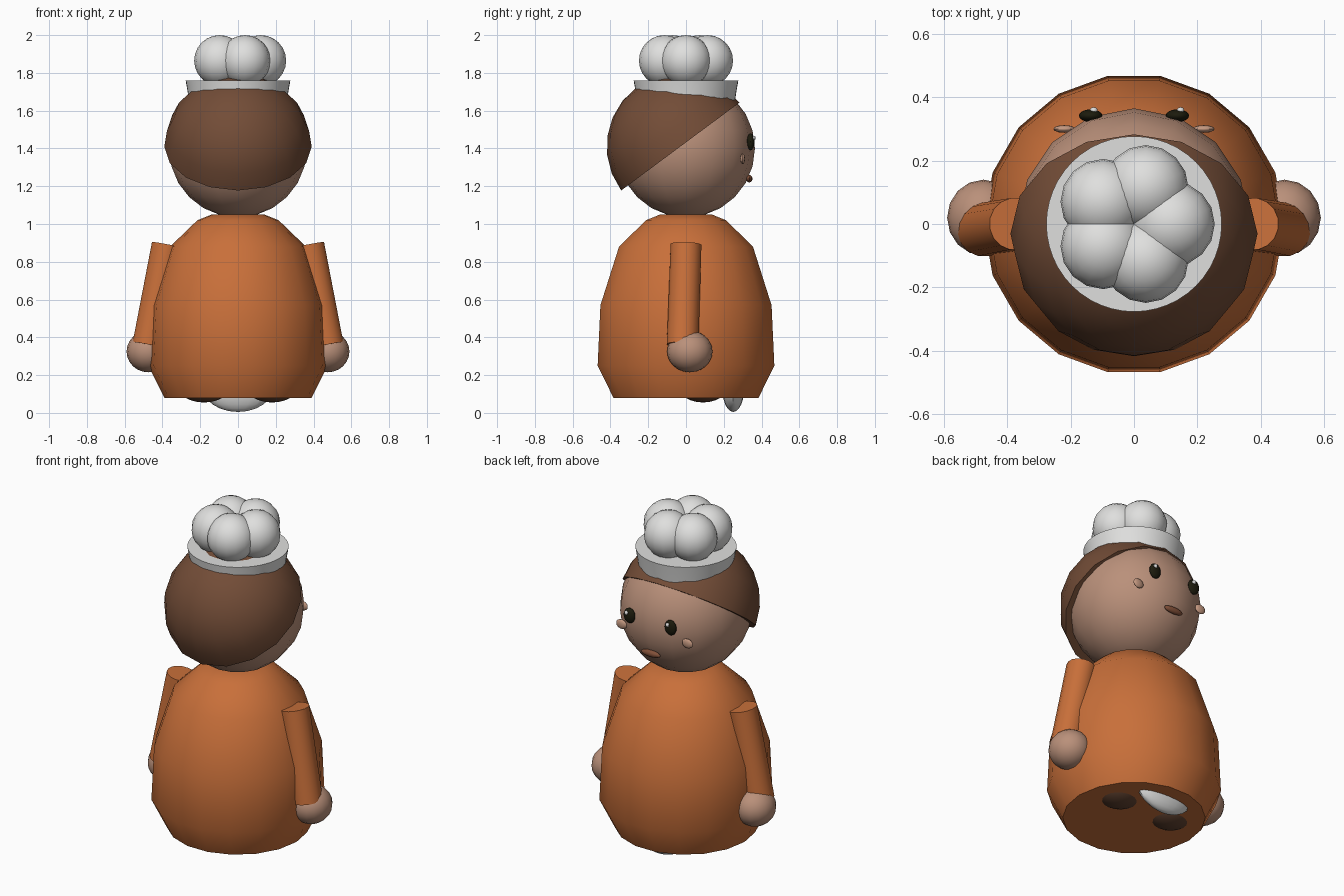
import bpy, bmesh, math
from mathutils import Vector, Matrix

cube = bpy.data.objects.get("Cube")
if cube:
    bpy.data.objects.remove(cube, do_unlink=True)


def material(name, r, g, b):
    m = bpy.data.materials.new(name)
    m.use_nodes = True
    m.diffuse_color = (r, g, b, 1)
    bsdf = m.node_tree.nodes["Principled BSDF"]
    bsdf.inputs["Base Color"].default_value = (r, g, b, 1)
    bsdf.inputs["Roughness"].default_value = 0.8
    return m


orange = material("orange cloth", 0.58, 0.16, 0.042)
skin = material("skin", 0.49, 0.28, 0.195)
blush = material("blush", 0.56, 0.32, 0.22)
hair_brown = material("hair brown", 0.17, 0.073, 0.038)
shoe_brown = material("shoe brown", 0.12, 0.055, 0.03)
lip_brown = material("lip brown", 0.22, 0.08, 0.04)
white = material("soft white", 0.74, 0.74, 0.73)
black = material("eye black", 0.012, 0.011, 0.004)


def finish(name, bm, mat, angle=40):
    bmesh.ops.recalc_face_normals(bm, faces=bm.faces)
    mesh = bpy.data.meshes.new(name)
    bm.to_mesh(mesh)
    bm.free()
    mesh.materials.append(mat)
    ob = bpy.data.objects.new(name, mesh)
    bpy.context.collection.objects.link(ob)
    bpy.ops.object.select_all(action="DESELECT")
    ob.select_set(True)
    bpy.context.view_layer.objects.active = ob
    bpy.ops.object.shade_smooth_by_angle(angle=math.radians(angle))
    return ob


def ball(name, centre, size, mat, segs=16, rings=12, tilt=0):
    """Ellipsoid with its half sizes, tilted about x."""
    bm = bmesh.new()
    bmesh.ops.create_uvsphere(bm, u_segments=segs, v_segments=rings, radius=1)
    bm.transform(Matrix.Translation(centre) @ Matrix.Rotation(tilt, 4, "X")
                 @ Matrix.Diagonal((*size, 1)))
    return finish(name, bm, mat)


def lathe(name, profile, sides, mat, angle=40):
    """Closed solid of revolution from (radius, height) points."""
    bm = bmesh.new()
    rings = [[bm.verts.new((r * math.cos(math.tau * i / sides),
                            r * math.sin(math.tau * i / sides), z))
              for i in range(sides)] for r, z in profile]
    for low, high in zip(rings, rings[1:]):
        for i in range(sides):
            j = (i + 1) % sides
            bm.faces.new((low[i], low[j], high[j], high[i]))
    bm.faces.new(rings[0])
    bm.faces.new(rings[-1])
    return finish(name, bm, mat, angle)


# Robe
lathe("robe", [(0.39, 0.08), (0.475, 0.25), (0.46, 0.57), (0.36, 0.88),
               (0.215, 1.02), (0.14, 1.05)], 18, orange, 60)

# Sleeves, hands and shoes
for side, label in ((1, "left"), (-1, "right")):
    top = Vector((side * 0.375, 0, 0.89))
    end = Vector((side * 0.475, -0.018, 0.36))
    axis = top - end
    bm = bmesh.new()
    bmesh.ops.create_cone(bm, cap_ends=True, segments=16, radius1=0.085,
                          radius2=0.083, depth=axis.length)
    bm.transform(Matrix.Translation((top + end) / 2)
                 @ axis.to_track_quat("Z", "Y").to_matrix().to_4x4())
    finish(label + "_sleeve", bm, orange)
    ball(label + "_hand", (side * 0.475, 0.02, 0.325), (0.115, 0.12, 0.11), skin)
    ball(label + "_shoe", (side * 0.18, 0.09, 0.155), (0.15, 0.14, 0.1), shoe_brown)

# Apron tip showing under the hem
ball("apron_tip", (0, 0.25, 0.14), (0.19, 0.06, 0.135), white)

# Head
ball("head", (0, 0, 1.4), (0.365, 0.365, 0.365), skin)

# Hair: half ball, tilted back over the head
bm = bmesh.new()
bmesh.ops.create_uvsphere(bm, u_segments=16, v_segments=12, radius=0.39)
bmesh.ops.bisect_plane(bm, geom=bm.verts[:] + bm.edges[:] + bm.faces[:],
                       plane_co=(0, 0, 0), plane_no=(0, 0, 1), clear_inner=True)
bmesh.ops.holes_fill(bm, edges=[e for e in bm.edges if e.is_boundary])
bm.transform(Matrix.Translation((0, -0.03, 1.41)) @ Matrix.Rotation(math.radians(36.6), 4, "X"))
finish("hair", bm, hair_brown)

# Hat: band with a ring of five puffs
lathe("hat_band", [(0.255, 1.62), (0.265, 1.69), (0.277, 1.76)], 48, white)
for i in range(5):
    a = math.tau * i / 5
    ball(f"hat_puff_{i + 1}", (0.12 * math.cos(a), 0.12 * math.sin(a), 1.865),
         (0.135, 0.135, 0.135), white)

# Face
for side, label in ((1, "left"), (-1, "right")):
    ball(label + "_eye", (side * 0.137, 0.342, 1.435), (0.037, 0.02, 0.045), black)
    ball(label + "_eye_glint", (side * 0.137 + 0.01, 0.359, 1.455),
         (0.012, 0.01, 0.012), white, 10, 8)
    ball(label + "_cheek", (side * 0.22, 0.3, 1.345), (0.035, 0.012, 0.028), blush, 12, 8)
ball("mouth", (0, 0.335, 1.24), (0.065, 0.017, 0.02), lip_brown, 12, 8)
